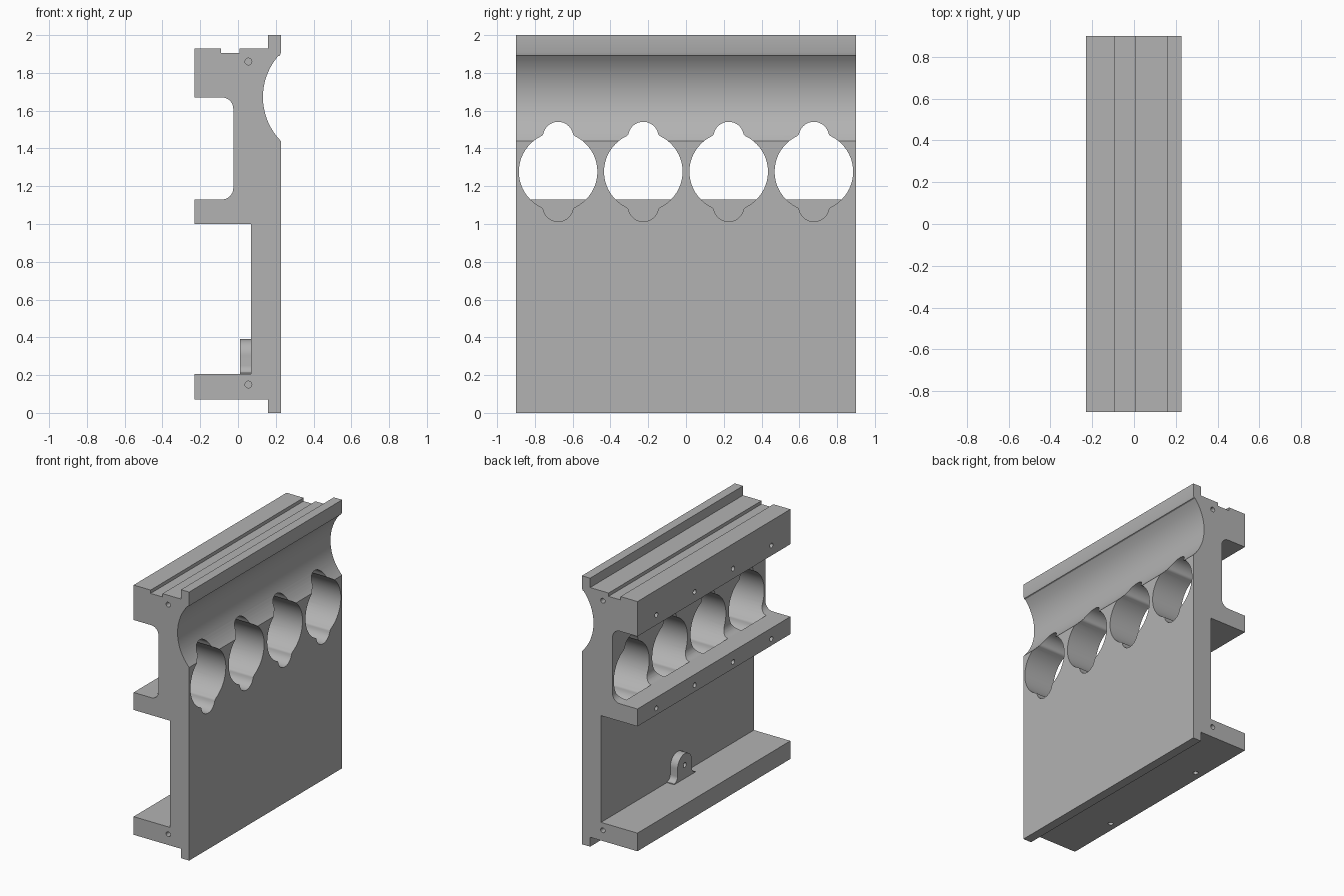
import bpy, bmesh, math

if "Cube" in bpy.data.objects:
    bpy.data.objects.remove(bpy.data.objects["Cube"])

steel = bpy.data.materials.new("plain grey")
steel.diffuse_color = (0.45, 0.45, 0.45, 1)
steel.use_nodes = True
steel.node_tree.nodes["Principled BSDF"].inputs["Base Color"].default_value = steel.diffuse_color


def arc(cx, cy, r, a0, a1, n):
    """Points on an arc, angles in degrees."""
    return [(cx + r * math.cos(math.radians(a0 + (a1 - a0) * i / n)),
             cy + r * math.sin(math.radians(a0 + (a1 - a0) * i / n))) for i in range(n + 1)]


def prism(name, pts, axis, lo, hi):
    """Extrude a 2D outline along one axis from lo to hi."""
    place = {"X": lambda a, b, t: (t, a, b),
             "Y": lambda a, b, t: (a, t, b),
             "Z": lambda a, b, t: (a, b, t)}[axis]
    bm = bmesh.new()
    ends = [[bm.verts.new(place(a, b, t)) for a, b in pts] for t in (lo, hi)]
    n = len(pts)
    bm.faces.new(ends[0])
    bm.faces.new(ends[1][::-1])
    for i in range(n):
        j = (i + 1) % n
        bm.faces.new((ends[0][i], ends[1][i], ends[1][j], ends[0][j]))
    bmesh.ops.recalc_face_normals(bm, faces=bm.faces)
    mesh = bpy.data.meshes.new(name)
    bm.to_mesh(mesh)
    bm.free()
    ob = bpy.data.objects.new(name, mesh)
    bpy.context.collection.objects.link(ob)
    mesh.materials.append(steel)
    return ob


def cut(target, cutter):
    """Subtract the cutter and remove it."""
    cutter.hide_render = True
    mod = target.modifiers.new("cut", "BOOLEAN")
    mod.operation = "DIFFERENCE"
    mod.solver = "EXACT"
    mod.object = cutter
    bpy.context.view_layer.objects.active = target
    bpy.ops.object.modifier_apply(modifier=mod.name)
    bpy.data.objects.remove(cutter)


def drill(target, axis, a, b, lo, hi, r=0.018):
    cut(target, prism("drill", arc(a, b, r, 0, 345, 23), axis, lo, hi))


def smooth(ob):
    bpy.ops.object.select_all(action="DESELECT")
    ob.select_set(True)
    bpy.context.view_layer.objects.active = ob
    bpy.ops.object.shade_smooth_by_angle(angle=math.radians(25))


# Main body: constant cross-section with a concave channel on the right side
ch_r, ch_x, ch_z = 0.332, 0.464, 1.672
half = math.degrees(math.acos((ch_x - 0.228) / ch_r))
profile = [(0.16, 0), (0.16, 0.07), (-0.23, 0.07), (-0.23, 0.205), (0.07, 0.205),
           (0.07, 1.0), (-0.23, 1.0), (-0.23, 1.13)]
profile += arc(-0.085, 1.19, 0.06, -90, 0, 10)
profile += arc(-0.085, 1.61, 0.06, 0, 90, 10)
profile += [(-0.23, 1.67), (-0.23, 1.93), (-0.09, 1.93), (-0.09, 1.905), (0.008, 1.905),
            (0.008, 1.93), (0.16, 1.93), (0.16, 2.0), (0.228, 2.0), (0.228, 1.91), (0.222, 1.892)]
profile += arc(ch_x, ch_z, ch_r, 180 - half + 4, 180 + half, 24)
profile += [(0.228, 0)]
body = prism("body", profile, "Y", -0.9, 0.9)

# Bores: round opening with a filleted lobe above and below
R, r, f, d = 0.208, 0.08, 0.025, 0.184
fz = (d * d + (R + f) ** 2 - (r + f) ** 2) / (2 * d)
fy = math.sqrt((R + f) ** 2 - fz * fz)
big = math.degrees(math.atan2(fz, fy))
small = math.degrees(math.atan2(fz - d, fy))
quarter = arc(0, 0, R, 0, big, 10)
quarter += arc(fy, fz, f, big + 180, small + 180, 6)[1:]
quarter += arc(0, d, r, small, 90, 10)[1:]
upper = quarter + [(-y, z) for y, z in quarter[-2::-1]]
outline = upper + [(y, -z) for y, z in upper[-2:0:-1]]
bore_y = (-0.677, -0.226, 0.226, 0.677)
for y in bore_y:
    cut(body, prism("bore", [(y + a, 1.277 + b) for a, b in outline], "X", -0.085, 0.4))

# Screw holes: back faces, both ends and underside
for y in bore_y:
    for z in (1.745, 1.05):
        drill(body, "X", y, z, -0.3, -0.13)
for s in (-1, 1):
    for z in (1.86, 0.15):
        drill(body, "Y", 0.055, z, min(s * 0.8, s), max(s * 0.8, s))
    drill(body, "Z", -0.17, s * 0.45, 0.0, 0.15)
smooth(body)

# Lug: rounded tab with flared base on the back of the wall
side = arc(0.125, 0.25, 0.04, 270, 180, 8)
lug_pts = [(0.125, 0.2)] + side + arc(0, 0.305, 0.085, 0, 180, 24)
lug_pts += [(-y, z) for y, z in reversed(side)] + [(-0.125, 0.2)]
lug = prism("lug", lug_pts, "X", 0.01, 0.075)
drill(lug, "X", 0, 0.305, -0.1, 0.065)
smooth(lug)
